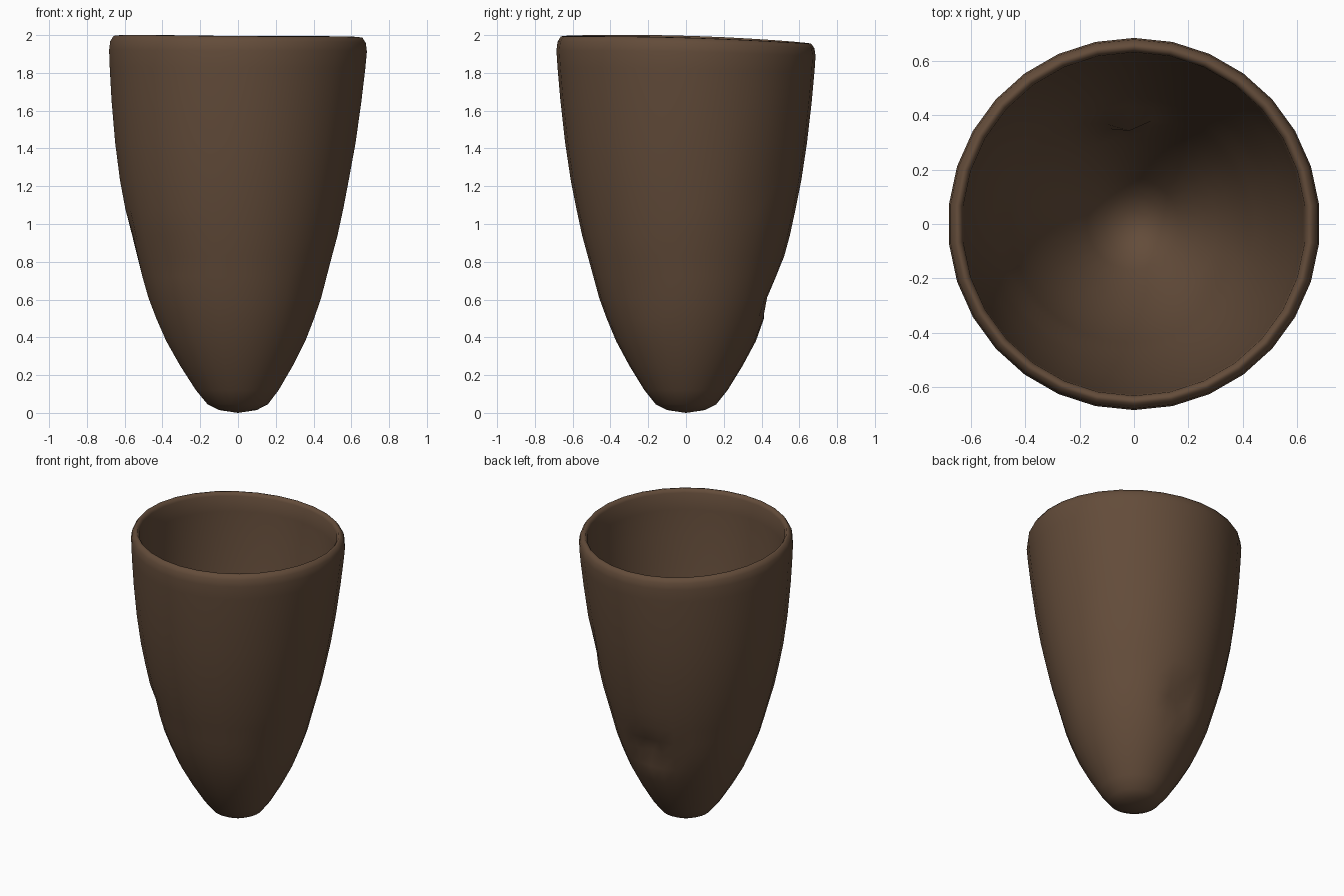
import bpy
import bmesh
from math import sin, cos, pi, exp, atan2

cube = bpy.data.objects.get("Cube")
if cube:
    bpy.data.objects.remove(cube, do_unlink=True)

# Material
clay = bpy.data.materials.new("brown clay")
clay.use_nodes = True
colour = (0.125, 0.072, 0.042, 1)
clay.diffuse_color = colour
clay.node_tree.nodes["Principled BSDF"].inputs["Base Color"].default_value = colour

SIDES = 30

# Outer wall, rounded rim, then inner wall: (radius, height)
outer = [(0.1, 0.015), (0.16, 0.045), (0.22, 0.12), (0.3, 0.25), (0.37, 0.38),
         (0.42, 0.5), (0.46, 0.61), (0.49, 0.72), (0.52, 0.83), (0.55, 0.94),
         (0.58, 1.08), (0.61, 1.23), (0.64, 1.43), (0.665, 1.65), (0.68, 1.82)]
rim = [(0.686, 1.91), (0.68, 1.955), (0.662, 1.982), (0.647, 1.984), (0.633, 1.96)]
inner = [(r - 0.052, z + 0.03) for r, z in reversed(outer)]
profile = outer + rim + inner

# Hand-made dents: angle, height, angular width, height width, depth
dents = [(1.6, 0.62, 0.22, 0.08, 0.07), (0.02, 1.21, 0.1, 0.06, 0.015),
         (0.75, 1.22, 0.1, 0.07, 0.015), (3.2, 0.9, 0.2, 0.07, 0.018),
         (4.0, 0.82, 0.2, 0.06, 0.012), (-0.55, 0.65, 0.15, 0.07, 0.015)]


def place(r, z, a):
    """Turn a profile point to angle a, with dents, lean and an uneven rim."""
    for da, dz, wa, wz, depth in dents:
        turn = atan2(sin(a - da), cos(a - da))
        r -= depth * exp(-(turn / wa) ** 2 - ((z - dz) / wz) ** 2)
    lean = -0.02 * sin(pi * min(z / 1.9, 1))
    top = (z / 2) ** 6
    z += top * (0.008 * cos(2 * a) - 0.02 * sin(a) - 0.005 * cos(a))
    return (r * cos(a) + lean, r * sin(a), z)


# Cup body
bm = bmesh.new()
rings = [[bm.verts.new(place(r, z, 2 * pi * (i + 0.5) / SIDES)) for i in range(SIDES)]
         for r, z in profile]
for low, high in zip(rings, rings[1:]):
    for i in range(SIDES):
        j = (i + 1) % SIDES
        bm.faces.new((low[i], low[j], high[j], high[i]))

# Rounded ends outside and inside
for ring, height in ((rings[0], 0.0), (rings[-1], 0.035)):
    tip = bm.verts.new((0, 0, height))
    for i in range(SIDES):
        bm.faces.new((tip, ring[i], ring[(i + 1) % SIDES]))
bmesh.ops.recalc_face_normals(bm, faces=bm.faces)
for face in bm.faces:
    face.smooth = True

mesh = bpy.data.meshes.new("cup")
bm.to_mesh(mesh)
bm.free()
mesh.materials.append(clay)
cup = bpy.data.objects.new("cup", mesh)
bpy.context.collection.objects.link(cup)
